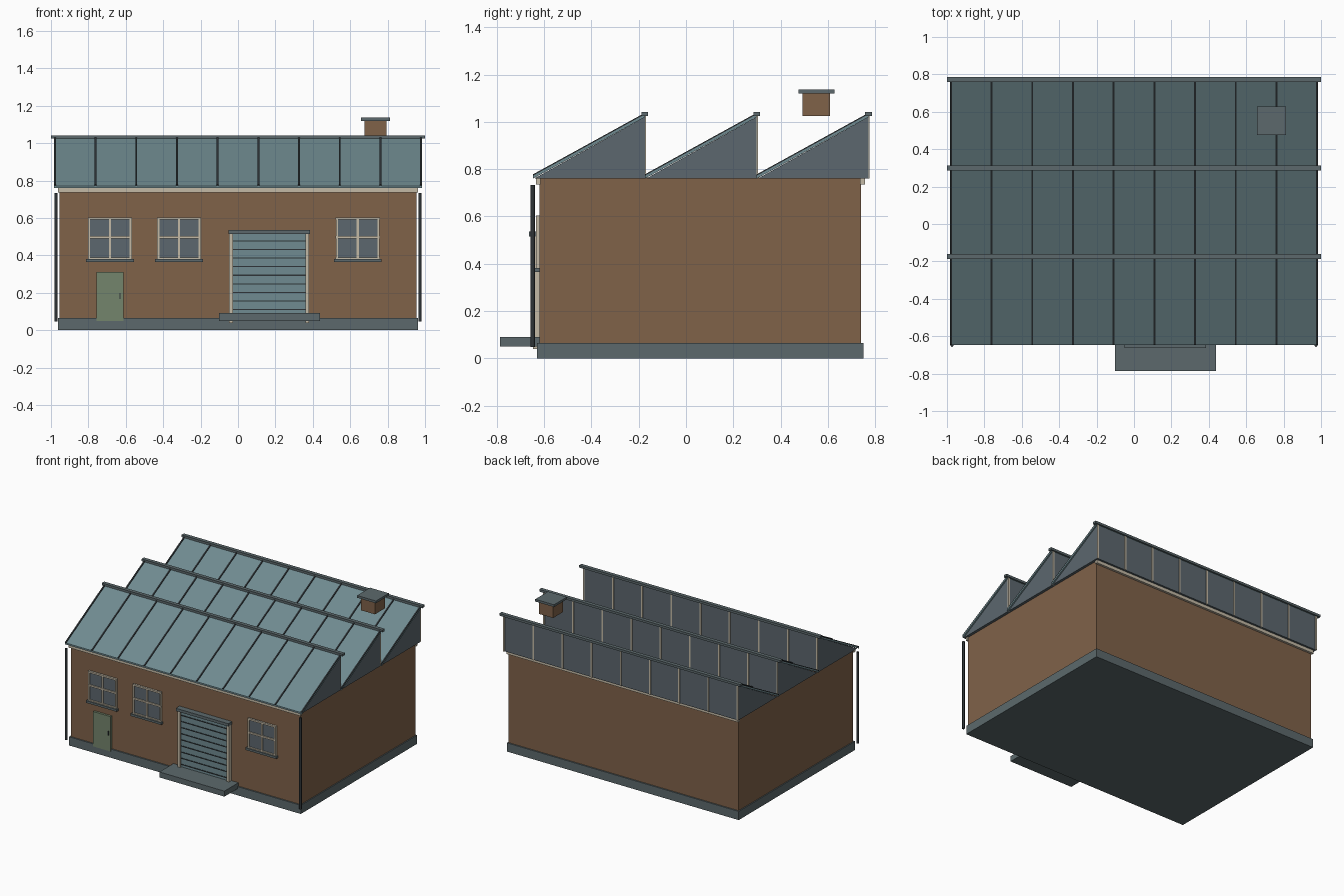
import bpy, bmesh, math

if "Cube" in bpy.data.objects:
    bpy.data.objects.remove(bpy.data.objects["Cube"])


def mat(name, r, g, b):
    lin = [((c / 255 + 0.055) / 1.055) ** 2.4 for c in (r, g, b)]
    m = bpy.data.materials.new(name)
    m.diffuse_color = (*lin, 1)
    m.use_nodes = True
    m.node_tree.nodes["Principled BSDF"].inputs["Base Color"].default_value = m.diffuse_color
    return m


BRICK = mat("brick brown", 128, 98, 73)
TEAL = mat("roof teal", 112, 139, 145)
GREY = mat("slate grey", 92, 105, 108)
GLASS = mat("glass grey", 92, 103, 110)
CREAM = mat("cream trim", 196, 186, 166)
GREEN = mat("door green", 116, 133, 108)
DARK = mat("dark metal", 46, 52, 55)


def finish(name, bm, material):
    bmesh.ops.recalc_face_normals(bm, faces=bm.faces)
    me = bpy.data.meshes.new(name)
    bm.to_mesh(me)
    bm.free()
    me.materials.append(material)
    ob = bpy.data.objects.new(name, me)
    bpy.context.collection.objects.link(ob)
    return ob


def add_prism(bm, x0, x1, yz):
    """Extrude a y-z profile along x."""
    face = bm.faces.new([bm.verts.new((x0, y, z)) for y, z in yz])
    ext = bmesh.ops.extrude_face_region(bm, geom=[face])["geom"]
    bmesh.ops.translate(bm, vec=(x1 - x0, 0, 0),
                        verts=[v for v in ext if isinstance(v, bmesh.types.BMVert)])


def prisms(name, material, items):
    bm = bmesh.new()
    for x0, x1, yz in items:
        add_prism(bm, x0, x1, yz)
    return finish(name, bm, material)


def rect(y0, y1, z0, z1):
    return [(y0, z0), (y1, z0), (y1, z1), (y0, z1)]


def boxes(name, material, *items):
    """Each item is (x0, x1, y0, y1, z0, z1)."""
    return prisms(name, material, [(b[0], b[1], rect(*b[2:])) for b in items])


# Main body
boxes("plinth", GREY, (-0.963, 0.963, -0.63, 0.75, 0, 0.065))
boxes("brick_walls", BRICK, (-0.955, 0.955, -0.62, 0.74, 0.06, 0.765))
boxes("eaves_trim_front", CREAM, (-0.963, 0.963, -0.634, -0.615, 0.736, 0.762))
boxes("eaves_trim_back", CREAM, (-0.963, 0.963, 0.735, 0.757, 0.736, 0.762))

# Sawtooth roof: three teeth with sheet, seams, glazing bars and ridge cap
PITCH, Z0, Z1, T = 0.473, 0.76, 1.02, 0.012
for i in range(3):
    a = -0.647 + i * PITCH
    b = a + PITCH
    n = f"_{i + 1}"
    prisms("roof_tooth" + n, GLASS, [(-0.975, 0.975, [(a + 0.005, Z0), (b, Z0), (b, Z1)])])

    def sloped(lo, hi):
        return [(a, Z0 + lo), (b, Z1 + lo), (b, Z1 + hi), (a, Z0 + hi)]

    prisms("roof_sheet" + n, TEAL, [(-0.984, 0.984, sloped(0, T))])
    seams = [-0.979 + k * 1.958 / 9 for k in range(10)]
    prisms("roof_seams" + n, DARK,
           [(x - 0.005, x + 0.005, sloped(T - 0.002, T + 0.006)) for x in seams])
    bars = [-0.969 + k * 1.938 / 8 for k in range(9)]
    boxes("glazing_bars" + n, CREAM,
          *[(x - 0.006, x + 0.006, b - 0.004, b + 0.005, Z0, Z1 + 0.005) for x in bars])
    boxes("ridge_cap" + n, GREY, (-1, 1, b - 0.014, b + 0.014, 1.024, 1.041))

# Chimney
boxes("chimney_stack", BRICK, (0.677, 0.793, 0.492, 0.61, 1.025, 1.122))
boxes("chimney_cap", GREY, (0.657, 0.813, 0.475, 0.628, 1.12, 1.137))

# Windows
for i, x in enumerate((-0.685, -0.315, 0.64)):
    n = f"_{i + 1}"
    w, z0, z1 = 0.115, 0.378, 0.604
    boxes("window_glass" + n, GLASS, (x - w, x + w, -0.626, -0.618, z0, z1))
    frame = [(x + s - 0.006, x + s + 0.006, -0.634, -0.62, z0, z1)
             for s in (-w + 0.004, 0, w - 0.004)]
    frame += [(x - w - 0.003, x + w + 0.003, -0.635, -0.62, z - 0.006, z + 0.006)
              for z in (z0 + 0.006, 0.497, z1 - 0.006)]
    boxes("window_frame" + n, CREAM, *frame)
    boxes("window_sill" + n, GREY, (x - 0.128, x + 0.128, -0.644, -0.615, 0.366, 0.382))

# Side door
boxes("side_door", GREEN, (-0.757, -0.612, -0.637, -0.615, 0.05, 0.312))
boxes("door_handle", DARK, (-0.634, -0.627, -0.643, -0.635, 0.168, 0.2))

# Roller door with loading step
boxes("roller_door", TEAL, (-0.035, 0.375, -0.634, -0.615, 0.05, 0.52))
boxes("roller_door_grooves", DARK,
      *[(-0.03, 0.365, -0.638, -0.63, z - 0.003, z + 0.003)
        for z in (0.11 + 0.046 * k for k in range(9))])
boxes("roller_door_posts", CREAM,
      *[(x - 0.01, x + 0.01, -0.648, -0.615, 0.04, 0.52) for x in (-0.038, 0.37)])
boxes("roller_door_lintel", GREY, (-0.052, 0.385, -0.664, -0.615, 0.515, 0.536))
boxes("loading_step", GREY, (-0.102, 0.438, -0.787, -0.62, 0.05, 0.091))

# Downpipes at the front corners
for side, x in (("left", -0.973), ("right", 0.973)):
    bm = bmesh.new()
    bmesh.ops.create_cone(bm, cap_ends=True, segments=10, radius1=0.009,
                          radius2=0.009, depth=0.685)
    bmesh.ops.translate(bm, vec=(x, -0.648, 0.39), verts=bm.verts)
    pipe = finish("downpipe_" + side, bm, DARK)
    for p in pipe.data.polygons:
        p.use_smooth = len(p.vertices) == 4
